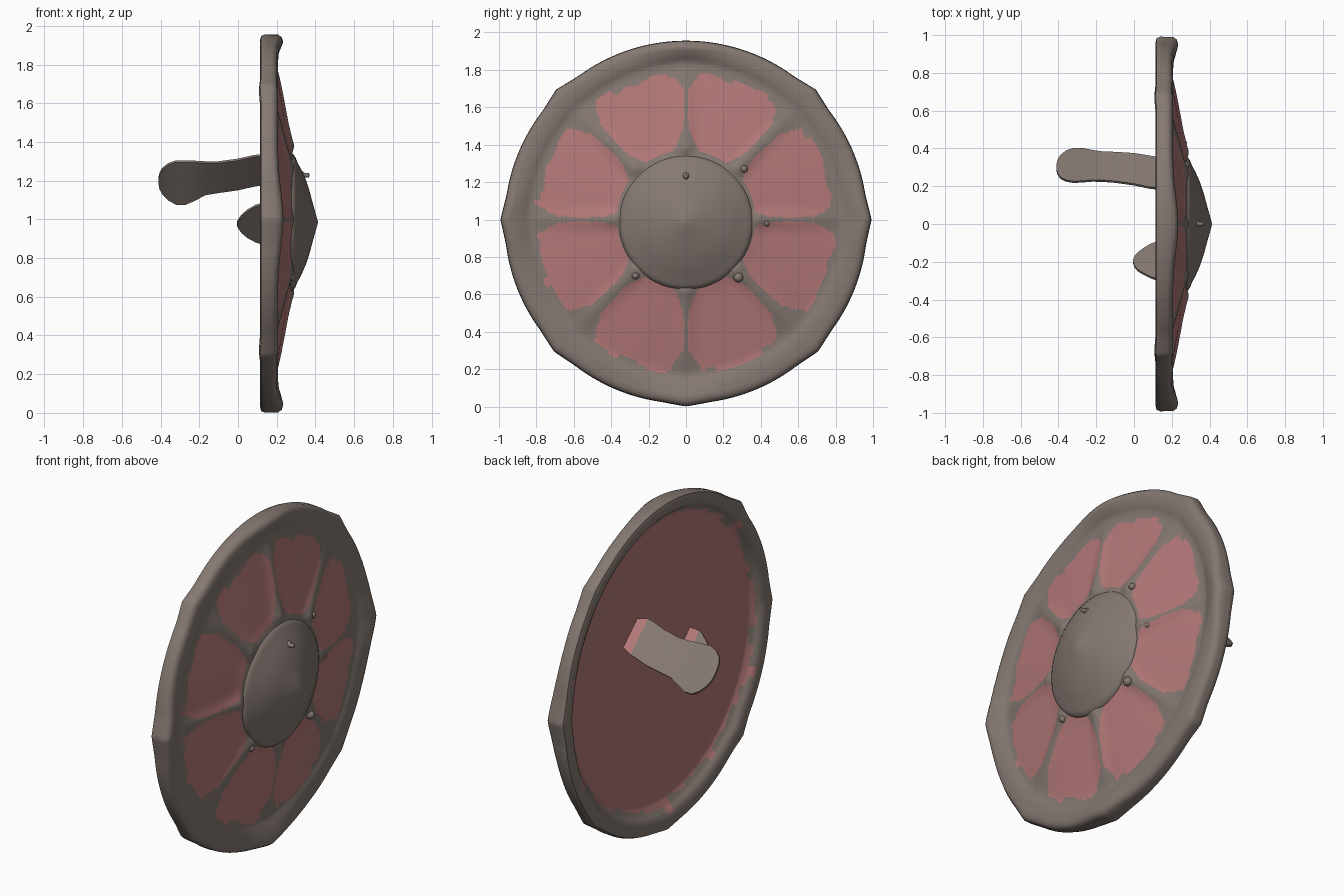
import bpy, bmesh, math, random

if "Cube" in bpy.data.objects:
    bpy.data.objects.remove(bpy.data.objects["Cube"])

random.seed(4)
CZ = 1.0          # shield centre height
SEG = 384         # steps around the shield


def material(name, rgb):
    m = bpy.data.materials.new(name)
    m.diffuse_color = (*rgb, 1)
    m.use_nodes = True
    m.node_tree.nodes["Principled BSDF"].inputs["Base Color"].default_value = m.diffuse_color
    return m


GREY = material("grey brown", (0.235, 0.190, 0.168))
PINK = material("dusty pink", (0.455, 0.19, 0.188))


def lerp(table, x):
    if x <= table[0][0]:
        return table[0][1]
    for (x0, y0), (x1, y1) in zip(table, table[1:]):
        if x <= x1:
            return y0 + (y1 - y0) * (x - x0) / (x1 - x0)
    return table[-1][1]


def refine(profile, step):
    out = [profile[0]]
    for a, b in zip(profile, profile[1:]):
        n = max(1, math.ceil(math.dist(a, b) / step))
        out += [tuple(p + (q - p) * i / n for p, q in zip(a, b)) for i in range(1, n + 1)]
    return out


def loft(name, rings, angle=50, rule=None):
    """Skin closed rings of points, cap both ends, colour faces by rule."""
    bm = bmesh.new()
    vs = [[bm.verts.new(p) for p in ring] for ring in rings]
    n = len(rings[0])
    for a, b in zip(vs, vs[1:]):
        for i in range(n):
            j = (i + 1) % n
            bm.faces.new((a[i], a[j], b[j], b[i]))
    for end in (vs[0], vs[-1]):
        bm.faces.new(end)
    bmesh.ops.recalc_face_normals(bm, faces=bm.faces)
    for f in bm.faces:
        if rule and rule(f):
            f.material_index = 1
    me = bpy.data.meshes.new(name)
    bm.to_mesh(me)
    bm.free()
    me.materials.append(GREY)
    me.materials.append(PINK)
    ob = bpy.data.objects.new(name, me)
    bpy.context.collection.objects.link(ob)
    bpy.ops.object.select_all(action='DESELECT')
    ob.select_set(True)
    bpy.context.view_layer.objects.active = ob
    bpy.ops.object.shade_smooth_by_angle(angle=math.radians(angle))
    return ob


def spoke(r, a):
    """Index of the nearest spoke, distance to it and angle to it."""
    k = round(a / (math.pi / 4))
    da = abs(a - k * math.pi / 4)
    return k % 8, r * math.sin(da), da


# Half widths of the grey spokes along the radius
WIDTH = {"diagonal": [(0.36, .07), (0.43, .035), (0.5, .024), (0.62, .026), (0.7, .04), (0.8, .1)],
         "vertical": [(0.36, .08), (0.42, .035), (0.5, .015), (0.6, .006), (0.7, .015), (0.79, .08)],
         "level": [(0.34, .06), (0.42, .014), (0.6, .004), (0.7, .02), (0.8, .075)]}
KIND = ["level", "diagonal", "vertical", "diagonal"]
JAG = [random.uniform(-.02, .018) for _ in range(96)]


def jag(a, shift=0):
    return JAG[(int(a / math.tau * 96) + shift) % 96]


def is_pink(f):
    c = f.calc_center_median()
    y, z = c.y, c.z - CZ
    r, a = math.hypot(y, z), math.atan2(z, y) % math.tau
    if f.normal.x < -0.1:                            # back panel
        return r < 0.85 + jag(a, 30) + (0.06 if int(a * 96 / math.tau) % 17 == 3 else 0)
    k, d, _ = spoke(r, a)
    outer = 0.8 + jag(a) - 0.02 * math.sin(a)
    return 0.37 < r < outer and d > lerp(WIDTH[KIND[k % 4]], r) + 0.3 * abs(jag(r * 5))


# Shield body: (radius, x) profile from front centre round the rim to the
# slightly hollow back
body = refine([(0.01, .27), (0.33, .283), (0.37, .272), (0.42, .26)], 0.02)
body += refine([(0.42, .26), (0.6, .23), (0.8, .195)], 0.0125)[1:]
body += refine([(0.80, .195), (0.83, .194), (0.86, .203), (0.89, .207), (0.93, .206),
                (0.955, .198), (0.968, .18), (0.97, .14), (0.962, .12), (0.94, .114),
                (0.91, .115)], 0.02)[1:]
body += refine([(0.91, .115), (0.885, .125), (0.86, .15), (0.83, .166), (0.78, .172)],
               0.015)[1:] + [(0.4, .176), (0.01, .18)]
BUMP = [.022, .022, 0, .022, .022, .018, .015, .018]    # rim points, by spoke
rings = []
for r, x in body:
    ring = []
    for i in range(SEG):
        a = math.tau * i / SEG
        k, d, da = spoke(r, a)
        R, X = r, x
        if r > 0.85:                                 # rim outline and swellings
            f = min(1, (r - 0.85) / 0.08)
            R += f * (BUMP[k] * max(0, 1 - da / 0.15) ** 1.5 - 0.014 * math.sin(a))
            if x > 0.17 and k % 2 == 0:
                X += 0.028 * f * math.exp(-(da / 0.22) ** 2)
        if x > 0.19 and 0.34 < r < 0.84:             # raised spokes
            X += lerp([(0.34, .0), (0.38, .022), (0.5, .014), (0.7, .01), (0.84, .002)], r) \
                * math.exp(-(d / 0.045) ** 2)
        if r > 0.88 and x < 0.18 and k % 2:
            X -= 0.006 * max(0, 1 - da / 0.1)
        ring.append((X, R * math.cos(a), CZ + R * math.sin(a)))
    rings.append(ring)
loft("shield_body", rings, 50, is_pink)

# Central boss: pointed dome with a soft lip
boss = [(0.004, .413), (0.05, .4), (0.1, .386), (0.16, .37), (0.22, .35), (0.27, .328),
        (0.31, .307), (0.335, .297), (0.352, .286), (0.36, .27), (0.36, .24)]
loft("boss", [[(x, r * math.cos(math.tau * i / 64),
                CZ - 0.015 + r * math.sin(math.tau * i / 64)) for i in range(64)]
              for r, x in boss], 50)


def ellipse(x, yc, zc, r, n=16):
    return [(x, yc + r * math.cos(math.tau * i / n), zc + r * math.sin(math.tau * i / n))
            for i in range(n)]


def slat(x, yc, zc, ry, rz, t=0.005):
    """Cross-section of a thin plate whose broad face looks up and to +y."""
    return [(x, yc + ry + t, zc - rz + t), (x, yc - ry + t, zc + rz + t),
            (x, yc - ry - t, zc + rz - t), (x, yc + ry - t, zc - rz - t)]


def pink_root(f):
    return f.calc_center_median().x > 0.115


# Grip at the back: tilted plate swelling to a rounded end
grip = [(.2, .265, 1.262, .06, .055), (.115, .27, 1.255, .082, .076), (.08, .275, 1.25, .083, .077),
        (.0, .29, 1.232, .081, .077), (-.1, .300, 1.218, .077, .077),
        (-.17, .304, 1.212, .076, .083), (-.22, .308, 1.2, .079, .098),
        (-.27, .311, 1.19, .086, .110), (-.32, .310, 1.190, .088, .110),
        (-.36, .307, 1.194, .078, .092), (-.39, .302, 1.197, .058, .066),
        (-.405, .3, 1.199, .035, .04), (-.411, .3, 1.2, .01, .012)]
loft("grip", [slat(*g) for g in grip], 40, pink_root)

# Small pointed tab at the back, tilted the same way
tab = [(.2, -.195, .978, .1, .105), (.115, -.196, .978, .096, .1), (.09, -.196, .978, .088, .092),
       (.05, -.198, .977, .066, .07), (.02, -.2, .977, .046, .045),
       (.003, -.2, .977, .026, .022), (-.004, -.2, .977, .008, .008)]
loft("tab", [slat(*g) for g in tab], 40, pink_root)

# Little knobs where the spokes meet the boss, and a pin on the boss
for i, (y, z, x, s) in enumerate([(.28, .69, .277, .026), (-.27, .70, .274, .02),
                                  (.31, 1.27, .272, .02), (.43, .98, .262, .018)]):
    loft(f"knob_{i + 1}", [ellipse(x - s * math.cos(t), y, z, s * math.sin(t))
                           for t in [0.05 + 3.04 * j / 8 for j in range(9)]], 60)
loft("pin", [ellipse(x, 0, 1.228, r, 12)
             for x, r in [(.32, .03), (.345, .012), (.355, .012), (.366, .011), (.369, .005)]], 60)
